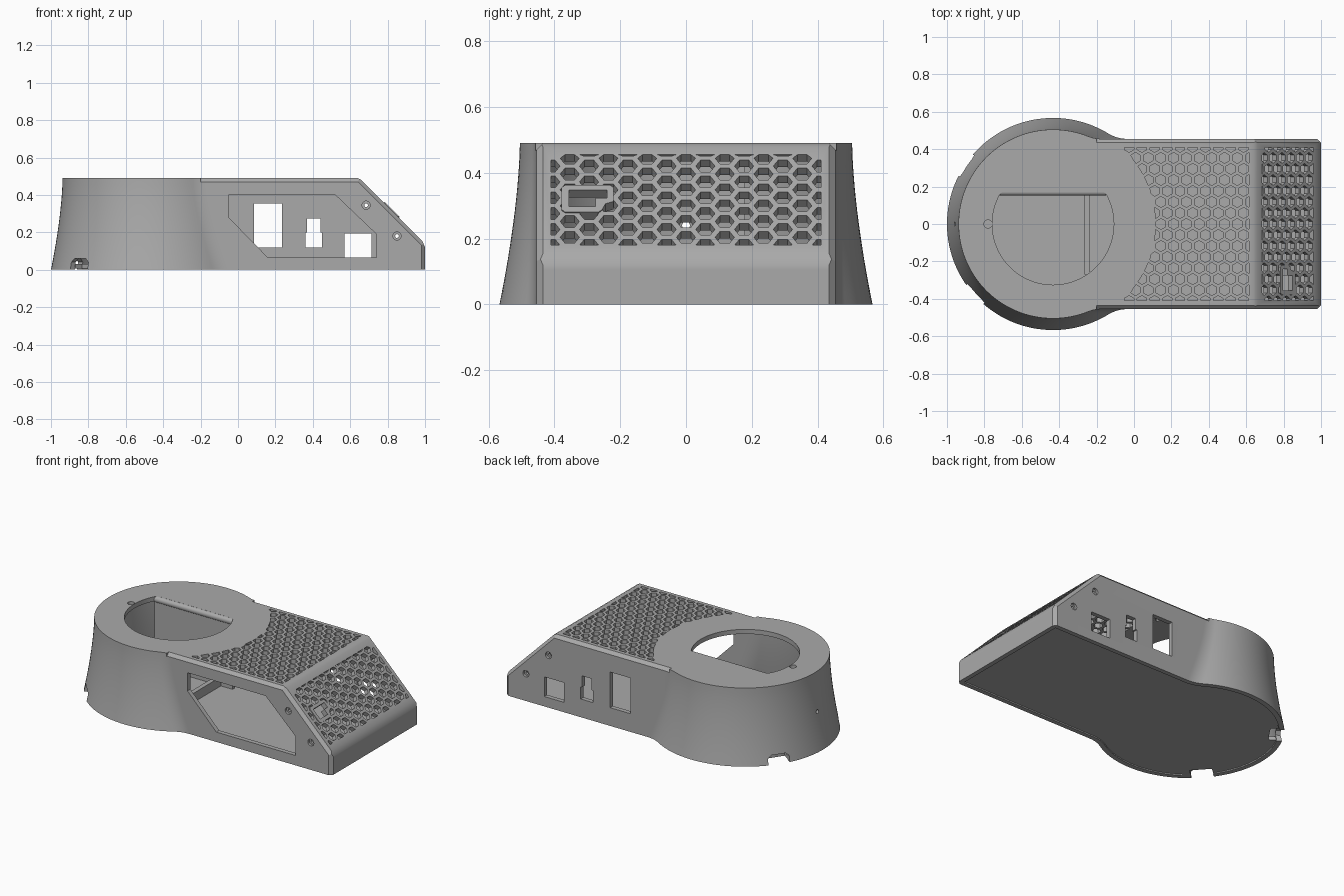
import bpy, bmesh, math
from mathutils import Vector

if "Cube" in bpy.data.objects:
    bpy.data.objects.remove(bpy.data.objects["Cube"])

X, Y, Z = Vector((1, 0, 0)), Vector((0, 1, 0)), Vector((0, 0, 1))
CX, HALF_W, FILLET, HEIGHT = -0.433, 0.455, 0.2, 0.49
WALL = 0.03

grey = bpy.data.materials.new("plain_grey")
grey.use_nodes = True
grey.diffuse_color = (0.4, 0.4, 0.4, 1)
grey.node_tree.nodes["Principled BSDF"].inputs["Base Color"].default_value = (0.4, 0.4, 0.4, 1)


def finish(name, bm):
    bmesh.ops.recalc_face_normals(bm, faces=bm.faces[:])
    me = bpy.data.meshes.new(name)
    bm.to_mesh(me)
    bm.free()
    me.materials.append(grey)
    ob = bpy.data.objects.new(name, me)
    bpy.context.collection.objects.link(ob)
    return ob


def prism(name, polys, origin, u, v, d0, d1):
    """Extrude flat outlines, given in the u/v plane, along its normal."""
    bm = bmesh.new()
    n = u.cross(v)
    for pts in polys:
        lo, hi = [[bm.verts.new(Vector(origin) + u * a + v * b + n * d) for a, b in pts]
                  for d in (d0, d1)]
        bm.faces.new(lo)
        bm.faces.new(hi)
        for i in range(len(pts)):
            bm.faces.new((lo[i - 1], lo[i], hi[i], hi[i - 1]))
    return finish(name, bm)


def cut(target, cutter):
    mod = target.modifiers.new("cut", 'BOOLEAN')
    mod.operation, mod.solver, mod.object = 'DIFFERENCE', 'EXACT', cutter
    bpy.context.view_layer.objects.active = target
    bpy.ops.object.modifier_apply(modifier=mod.name)
    bpy.data.objects.remove(cutter)


def circle(x, y, r, n=20):
    return [(x + r * math.cos(math.tau * i / n), y + r * math.sin(math.tau * i / n)) for i in range(n)]


def rect(a, b, c, d):
    return [(a, b), (c, b), (c, d), (a, d)]


def outline(z, t):
    """Round tower blending into a straight body, moved inward by t."""
    k = 1 - min(max(z / HEIGHT, 0), 1)
    r = 0.505 + 0.062 * k ** 1.6
    d = math.sqrt((r + FILLET) ** 2 - (HALF_W + FILLET) ** 2)
    a0 = math.atan2(HALF_W + FILLET, d)
    r, w, f = r - t, HALF_W - t, FILLET + t
    pts = [(1 - t, w)]
    for i in range(13):
        a = -math.pi / 2 + (a0 - math.pi / 2) * i / 12
        pts.append((CX + d + f * math.cos(a), w + f + f * math.sin(a)))
    for i in range(1, 41):
        a = a0 + (math.pi - a0) * i / 40
        pts.append((CX + r * math.cos(a), r * math.sin(a)))
    return pts + [(x, -y) for x, y in reversed(pts[:-1])]


def loft(name, z0, z1, t, rows):
    bm = bmesh.new()
    rings = []
    for i in range(rows + 1):
        z = z0 + (z1 - z0) * i / rows
        rings.append([bm.verts.new((x, y, z)) for x, y in outline(z, t)])
    for a, b in zip(rings, rings[1:]):
        for i in range(len(a)):
            bm.faces.new((a[i - 1], a[i], b[i], b[i - 1]))
    bm.faces.new(rings[0])
    bm.faces.new(rings[-1])
    return finish(name, bm)


def slope_cutter(dx, dz):
    profile = [(0.64, 0.7), (0.64, 0.49), (0.66, 0.48), (0.985, 0.155), (1, 0.12), (1.2, 0.12), (1.2, 0.7)]
    return prism("slope_cutter", [[(x + dx, z + dz) for x, z in profile]], (0, 0, 0), X, Z, -1, 1)


# Hollow shell with a sloped end
shell = loft("shell", 0, HEIGHT, 0, 14)
cut(shell, slope_cutter(0, 0))
cavity = loft("cavity", -0.1, HEIGHT - WALL, WALL, 14)
cut(cavity, slope_cutter(-WALL, -0.012))
cut(shell, cavity)

# Chamfers along the top, slope and end edges
S = Vector((1, 0, -1)).normalized()
SLOPE = (0.66, 0, 0.48)
for side in (1, -1):
    tri = [(side * (HALF_W - 0.02), 0.0), (side * (HALF_W + 0.1), 0.0),
           (side * (HALF_W + 0.1), -0.12), (side * HALF_W, -0.02)]
    tri[0:1] = [(side * (HALF_W - 0.07), 0.05)]
    tri[1] = (side * (HALF_W + 0.1), 0.05)
    for origin, along, up, length in (((-0.2, 0, HEIGHT), X, Z, 1.3),
                                      (SLOPE, S, Vector((1, 0, 1)).normalized(), 0.7),
                                      ((1, 0, 0.3), -Z, X, 0.5)):
        start = 0 if along == X else -0.15
        sign = 1 if Y.cross(up).dot(along) > 0 else -1
        d = sorted((sign * start, sign * length))
        cut(shell, prism("chamfer", [tri], origin, Y, up, *d))


# Honeycomb vents, trimmed to the edge of each panel
def honeycomb(limit, u0, u1):
    pitch, polys = 0.068, []
    for i in range(-8, 9):
        for j in range(-2, 16):
            cu, cv = u0 + (j + (i % 2) / 2) * pitch, i * pitch * 0.866
            cell = []
            for y, x in circle(cv, cu, 0.029, 6):
                p = limit(min(x, u1), max(-0.41, min(0.41, y)))
                if all((Vector(p) - Vector(q)).length > 0.001 for q in cell):
                    cell.append(p)
            area = sum(a[0] * b[1] - b[0] * a[1] for a, b in zip(cell, cell[1:] + cell[:1]))
            if len(cell) > 2 and abs(area) > 0.0004:
                polys.append(cell)
    return polys


def tower_edge(x, y):
    return max(x, CX + math.sqrt(0.55 ** 2 - y * y)), y


def slope_edge(u, v):
    return max(u, 0.035), v


cut(shell, prism("top_vents", honeycomb(tower_edge, -0.06, 0.615), (0, 0, HEIGHT), X, Y, -0.05, 0.05))
cut(shell, prism("slope_vents", honeycomb(slope_edge, 0.05, 0.424), SLOPE, S, Y, -0.045, 0.05))

# Stepped port rim on the slope
port = [(0.19, -0.355), (0.235, -0.355), (0.262, -0.355), (0.262, -0.275), (0.225, -0.275),
        (0.225, -0.24), (0.19, -0.24)]
rim = [(0.18, -0.378), (0.275, -0.378), (0.285, -0.368), (0.285, -0.265), (0.275, -0.255),
       (0.25, -0.245), (0.24, -0.22), (0.18, -0.22), (0.17, -0.23), (0.17, -0.368)]
port_rim = prism("port_rim", [rim], SLOPE, S, Y, -0.03, 0.004)
for part in (shell, port_rim):
    cut(part, prism("port_cutter", [port], SLOPE, S, Y, -0.06, 0.05))

# Large front window and three rear connector openings
window = [(-0.05, 0.4), (0.52, 0.4), (0.74, 0.19), (0.74, 0.065), (0.16, 0.065), (-0.05, 0.28)]
cut(shell, prism("window", [window], (0, 0, 0), X, Z, 0.3, 0.7))
key = [(0.36, 0.12), (0.45, 0.12), (0.45, 0.2), (0.44, 0.2), (0.44, 0.275), (0.37, 0.275), (0.37, 0.2), (0.36, 0.2)]
ports = [rect(0.085, 0.12, 0.235, 0.355), key, rect(0.57, 0.065, 0.715, 0.195)]
cut(shell, prism("rear_ports", ports, (0, 0, 0), X, Z, -0.7, -0.3))

# Screw holes with countersinks on both sides
screws = [(0.685, 0.345), (0.85, 0.18)]
cut(shell, prism("screw_holes", [circle(x, z, 0.01) for x, z in screws], (0, 0, 0), X, Z, -0.6, 0.6))
for d in ((0.44, 0.6), (-0.6, -0.44)):
    cut(shell, prism("countersinks", [circle(x, z, 0.022) for x, z in screws], (0, 0, 0), X, Z, *d))

# Round deck opening with one straight side, and a small deck hole
EDGE = 0.172
opening = [(x, min(y, EDGE)) for x, y in circle(CX, 0, 0.325, 96)]
cut(shell, prism("opening", [opening, circle(-0.78, 0, 0.022)], (0, 0, 0), X, Y, 0.4, 0.6))

# Floor plate
floor = loft("floor_plate", 0.006, 0.03, WALL + 0.003, 1)

# Cable notches and the small hole in the tower wall
notch = [(-0.068, -0.1), (0.068, -0.1), (0.068, 0.04), (0.045, 0.06), (-0.045, 0.06), (-0.068, 0.04)]
for degrees, shape in ((146, notch), (222, notch), (180, circle(0, 0.24, 0.012))):
    a = math.radians(degrees)
    tangent = Vector((-math.sin(a), math.cos(a), 0))
    for part in (shell, floor):
        cut(part, prism("wall_cutter", [shape], (CX, 0, 0), tangent, Z, 0.48, 0.7))

# Inner walls under the opening, with a rounded top edge
inner_wall = prism("inner_wall", [rect(0.157, 0.02, 0.18, 0.47)], (0, 0, 0), Y, Z, -0.72, -0.15)
round_edge = prism("round_edge", [circle(EDGE, 0.469, 0.0205, 24)], (0, 0, 0), Y, Z, -0.72, -0.15)
divider = prism("divider", [rect(-0.265, -0.27, -0.235, 0.16)], (0, 0, 0), X, Y, 0.02, 0.09)

for ob in bpy.context.view_layer.objects:
    ob.select_set(ob in (shell, round_edge))
bpy.context.view_layer.objects.active = shell
bpy.ops.object.shade_smooth_by_angle(angle=math.radians(28))
